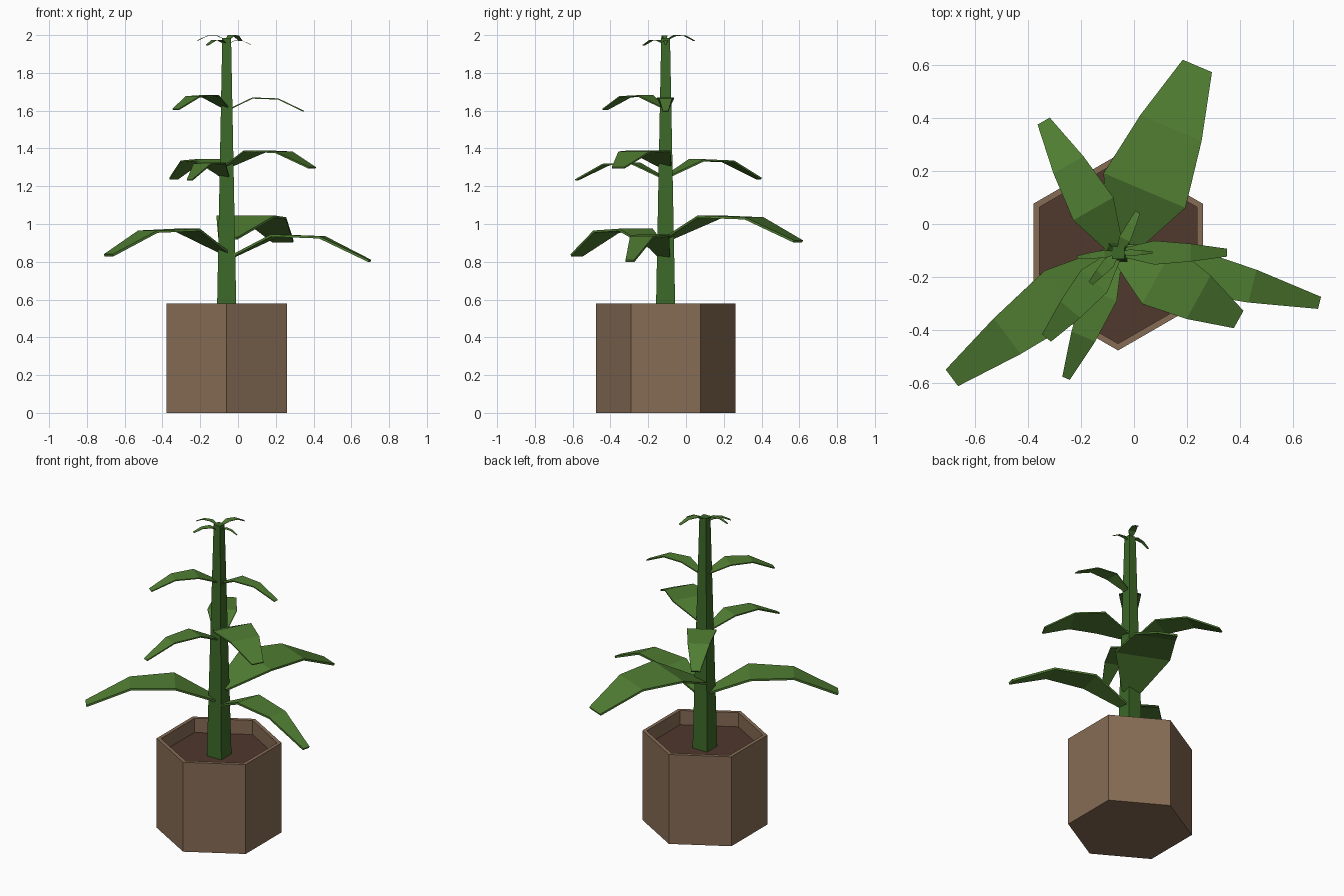
import bpy, bmesh
from math import sin, cos, radians
from mathutils import Vector

if "Cube" in bpy.data.objects:
    bpy.data.objects.remove(bpy.data.objects["Cube"])

CX, CY = -0.06, -0.108


def material(name, rgb):
    m = bpy.data.materials.new(name)
    m.diffuse_color = (*rgb, 1)
    m.use_nodes = True
    m.node_tree.nodes["Principled BSDF"].inputs["Base Color"].default_value = m.diffuse_color
    return m


LEAF = material("leaf_green", (0.080, 0.205, 0.032))
STEM = material("stem_green", (0.045, 0.14, 0.021))
CLAY = material("clay_brown", (0.24, 0.15, 0.09))
SOIL = material("soil_brown", (0.08, 0.040, 0.027))


def add_object(name, bm, mat):
    mesh = bpy.data.meshes.new(name)
    bm.to_mesh(mesh)
    bm.free()
    mesh.materials.append(mat)
    obj = bpy.data.objects.new(name, mesh)
    bpy.context.collection.objects.link(obj)
    return obj


def lathe(name, profile, sides, start, mat, cap_end=True):
    """Sweep (radius, z) pairs round the plant axis with few sides."""
    bm = bmesh.new()
    rings = []
    for r, z in profile:
        angles = [radians(start + 360 * i / sides) for i in range(sides)]
        rings.append([bm.verts.new((CX + r * cos(a), CY + r * sin(a), z)) for a in angles])
    for low, high in zip(rings, rings[1:]):
        for i in range(sides):
            j = (i + 1) % sides
            bm.faces.new((low[i], low[j], high[j], high[i]))
    bm.faces.new(rings[0][::-1])
    if cap_end:
        bm.faces.new(rings[-1])
    return add_object(name, bm, mat)


def leaf(name, azimuth, length, width, tip_width, ridge_z):
    """Arched strip: rises, runs level, then droops to a blunt tip."""
    a = radians(azimuth)
    out, side = Vector((cos(a), sin(a), 0)), Vector((-sin(a), cos(a), 0))
    sections = [(0.02, -0.15, 0.33 * width), (0.333, 0, width),
                (0.667, -0.012, 0.75 * width), (1, -0.172, tip_width)]
    bm = bmesh.new()
    rows = []
    for r, dz, w in sections:
        p = Vector((CX, CY, ridge_z + dz * length)) + out * r * length
        rows.append((bm.verts.new(p - side * w / 2), bm.verts.new(p + side * w / 2)))
    for (a0, a1), (b0, b1) in zip(rows, rows[1:]):
        bm.faces.new((a0, b0, b1, a1))
    obj = add_object(name, bm, LEAF)
    mod = obj.modifiers.new("thickness", 'SOLIDIFY')
    mod.thickness = 0.016 * length
    mod.offset = -1


# Hexagonal pot with recessed soil
lathe("pot", [(0.369, 0), (0.369, 0.58), (0.343, 0.58), (0.343, 0.485)], 6, 30, CLAY)
lathe("soil", [(0.343, 0.47), (0.343, 0.488)], 6, 30, SOIL)

# Square tapering stem
lathe("stem", [(0.074, 0.48), (0.033, 1.985)], 4, 45, STEM)

# Leaves: azimuth, length, widest, tip width, ridge height
leaves = [
    (-14, 0.783, 0.17, 0.047, 0.945),
    (217, 0.785, 0.225, 0.078, 0.975),
    (67, 0.765, 0.335, 0.12, 1.045),
    (247.5, 0.513, 0.13, 0.031, 1.325),
    (119.5, 0.57, 0.174, 0.053, 1.343),
    (-29, 0.52, 0.25, 0.075, 1.39),
    (0, 0.41, 0.09, 0.03, 1.67),
    (230, 0.42, 0.13, 0.044, 1.682),
    (0, 0.13, 0.024, 0.008, 1.972),
    (228, 0.155, 0.045, 0.02, 1.975),
    (186, 0.155, 0.03, 0.01, 1.999),
    (64, 0.17, 0.045, 0.02, 2.0),
]
for i, spec in enumerate(leaves):
    leaf(f"leaf_{i + 1:02d}", *spec)
